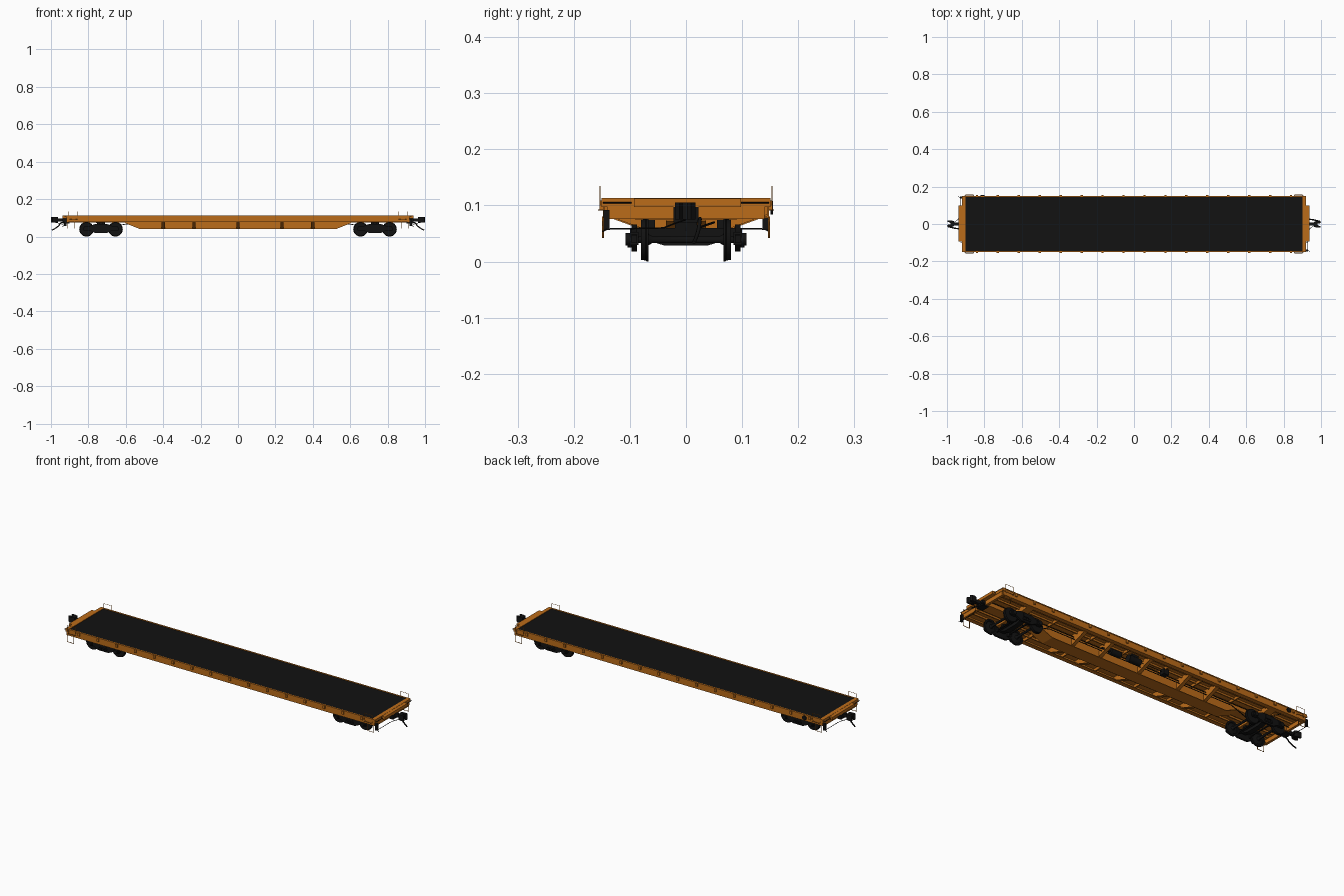
import bpy, bmesh, math
from mathutils import Matrix, Vector

cube = bpy.data.objects.get("Cube")
if cube:
    bpy.data.objects.remove(cube)


def material(name, color, rough):
    m = bpy.data.materials.new(name)
    m.use_nodes = True
    m.diffuse_color = color
    b = m.node_tree.nodes["Principled BSDF"]
    b.inputs["Base Color"].default_value = color
    b.inputs["Roughness"].default_value = rough
    return m


ORANGE = material("orange_paint", (0.5, 0.15, 0.01, 1), 0.6)
BLACK = material("black_iron", (0.006, 0.006, 0.006, 1), 0.7)


def finish(name, bm, mat, smooth=False):
    bmesh.ops.recalc_face_normals(bm, faces=bm.faces)
    me = bpy.data.meshes.new(name)
    bm.to_mesh(me)
    bm.free()
    me.materials.append(mat)
    ob = bpy.data.objects.new(name, me)
    bpy.context.collection.objects.link(ob)
    if smooth:
        bpy.ops.object.select_all(action='DESELECT')
        ob.select_set(True)
        bpy.context.view_layer.objects.active = ob
        bpy.ops.object.shade_smooth_by_angle(angle=math.radians(35))
    return ob


def box(name, x, y, z, mat):
    """Box from (low, high) ranges given in any order."""
    bm = bmesh.new()
    bmesh.ops.create_cube(bm, size=1)
    for v in bm.verts:
        v.co = [(a + b) / 2 + c * (b - a) for (a, b), c in zip((x, y, z), v.co)]
    return finish(name, bm, mat)


def prism(name, pts, axis, lo, hi, mat):
    """Extrude a profile along x (points are y,z) or along y (points are x,z)."""
    bm = bmesh.new()
    at = (lambda u, v: (lo, u, v)) if axis == 'x' else (lambda u, v: (u, lo, v))
    face = bm.faces.new([bm.verts.new(at(*p)) for p in pts])
    new = bmesh.ops.extrude_face_region(bm, geom=[face])["geom"]
    move = Vector((hi - lo, 0, 0)) if axis == 'x' else Vector((0, hi - lo, 0))
    bmesh.ops.translate(bm, vec=move, verts=[g for g in new if isinstance(g, bmesh.types.BMVert)])
    return finish(name, bm, mat)


def lathe(name, profile, loc, axis, mat, steps=28):
    """Spin (distance along axis, radius) points around x or y."""
    bm = bmesh.new()
    along = Vector((1, 0, 0)) if axis == 'x' else Vector((0, 1, 0))
    vs = [bm.verts.new(along * a + Vector((0, 0, r))) for a, r in profile]
    edges = [bm.edges.new(e) for e in zip(vs, vs[1:])]
    bmesh.ops.spin(bm, geom=vs + edges, cent=(0, 0, 0), axis=along, angle=math.tau, steps=steps)
    bmesh.ops.remove_doubles(bm, verts=bm.verts, dist=1e-5)
    bmesh.ops.translate(bm, vec=loc, verts=bm.verts)
    return finish(name, bm, mat, True)


def drum(name, loc, r, length, axis, mat):
    h = length / 2
    return lathe(name, [(-h, 0), (-h, r), (h, r), (h, 0)], loc, axis, mat, 18)


def wire(name, pts, r, mat, curved=False):
    cu = bpy.data.curves.new(name, 'CURVE')
    cu.dimensions = '3D'
    cu.bevel_depth, cu.bevel_resolution, cu.use_fill_caps = r, 1, True
    sp = cu.splines.new('NURBS' if curved else 'POLY')
    sp.points.add(len(pts) - 1)
    for p, co in zip(sp.points, pts):
        p.co = (*co, 1)
    if curved:
        sp.use_endpoint_u, sp.order_u = True, 3
    cu.materials.append(mat)
    ob = bpy.data.objects.new(name, cu)
    bpy.context.collection.objects.link(ob)
    bpy.ops.object.select_all(action='DESELECT')
    ob.select_set(True)
    bpy.context.view_layer.objects.active = ob
    bpy.ops.object.convert(target='MESH')
    return ob


# Deck and floor
box("deck", (-.9, .9), (-.145, .145), (.106, .1105), BLACK)
box("floor_plate", (-.9, .9), (-.145, .145), (.101, .106), ORANGE)

# Deep-bellied centre sill with bottom flange
half = [(.9, .101), (.9, .075), (.605, .075), (.525, .043)]
belly = half + [(-x, z) for x, z in reversed(half)]
prism("centre_sill", belly, 'y', -.028, .028, ORANGE)
low = [(.605, .075), (.525, .043), (-.525, .043), (-.605, .075)]
flange = low + [(x, z - .003) for x, z in reversed(low)]
prism("centre_sill_flange", flange, 'y', -.036, .036, ORANGE)

for s in (-1, 1):
    # Side sills, stringers and stake pockets
    channel = [(.148, .113), (.148, .078), (.125, .078), (.125, .081),
               (.144, .081), (.144, .113)]
    prism("side_sill", [(s * y, z) for y, z in channel], 'x', -.915, .915, ORANGE)
    box("side_sill_top_lip", (-.915, .915), (s * .144, s * .151), (.109, .113), ORANGE)
    for y in (.065, .1):
        box("floor_stringer", (-.9, .9), (s * y, s * (y + .006)), (.092, .101), ORANGE)
    for i in range(16):
        x = -.84 + i * .112
        box("stake_pocket", (x - .006, x + .006), (s * .147, s * .154), (.093, .109), ORANGE)

    # Tapered crossbearers and light cross ties
    for x in (-.4, -.235, 0, .235, .4):
        web = [(.028, .101), (.028, .043), (.05, .05), (.13, .079), (.145, .079), (.145, .101)]
        prism("crossbearer", [(s * y, z) for y, z in web], 'x', x - .002, x + .002, ORANGE)
        foot = [(.028, .043), (.05, .05), (.13, .079), (.13, .076), (.05, .047), (.028, .04)]
        prism("crossbearer_flange", [(s * y, z) for y, z in foot], 'x', x - .009, x + .009, ORANGE)
    for x in (-.55, -.32, -.12, .12, .32, .55):
        box("cross_tie", (x - .003, x + .003), (s * .028, s * .145), (.087, .101), ORANGE)


def truck(cx):
    """Two-axle truck centred at cx."""
    for dx in (-.0775, .0775):
        wheel = [(-.1, 0), (-.1, .006), (-.08, .006), (-.08, .036), (-.072, .037), (-.07, .039),
                 (-.067, .039), (-.067, .03), (-.07, .027), (-.067, .01), (-.06, .006)]
        lathe("wheelset", wheel + [(-y, r) for y, r in reversed(wheel)],
              (cx + dx, 0, .039), 'y', BLACK)
    box("truck_bolster", (cx - .018, cx + .018), (-.1, .1), (.044, .06), BLACK)
    under = [(-.09, .045), (-.04, .029), (.04, .029), (.09, .045)]
    prism("bolster_belly", under, 'x', cx - .014, cx + .014, BLACK)
    drum("centre_plate", (cx, 0, .067), .022, .001, 'y', BLACK)
    box("centre_bearing", (cx - .02, cx + .02), (-.02, .02), (.06, .076), BLACK)
    for s in (-1, 1):
        top = [(-.094, .047), (-.065, .054), (-.035, .066), (.035, .066), (.065, .054), (.094, .047),
               (.094, .033), (.062, .033), (.03, .018), (-.03, .018), (-.062, .033), (-.094, .033)]
        prism("side_frame", [(cx + x, z) for x, z in top], 'y', s * .087, s * .097, BLACK)
        for dx in (-.0775, .0775):
            box("journal_box", (cx + dx - .013, cx + dx + .013), (s * .085, s * .1), (.03, .053), BLACK)
            drum("bearing_cap", (cx + dx, s * .102, .04), .011, .012, 'y', BLACK)
            box("brake_shoe", (cx + dx * .44 - .004, cx + dx * .44 + .004), (s * .066, s * .08),
                (.03, .05), BLACK)
        for dx in (-.016, 0, .016):
            lathe("bolster_spring", [(-.004, 0), (-.004, .007), (.004, .007), (.004, 0)],
                  (cx + dx, s * .1, .032), 'y', BLACK, 12)
        box("side_bearing", (cx - .012, cx + .012), (s * .055, s * .07), (.06, .074), BLACK)
        box("brake_beam", (cx + s * .034 - .003, cx + s * .034 + .003), (-.075, .075),
            (.036, .042), BLACK)
        # Body bolster arm above the truck
        arm = [(.028, .101), (.028, .074), (.08, .074), (.145, .083), (.145, .101)]
        prism("body_bolster", [(s * y, z) for y, z in arm], 'x', cx - .02, cx + .02, ORANGE)


def car_end(e):
    """End sill, coupler, hose and hand rails; e is the x direction."""
    box("end_sill", (e * .9, e * .92), (-.151, .151), (.097, .113), ORANGE)
    box("end_sill_lower", (e * .905, e * .918), (-.14, .14), (.076, .097), ORANGE)
    box("end_platform", (e * .92, e * .938), (-.093, .098), (.097, .112), ORANGE)
    box("draft_gear_housing", (e * .9, e * .937), (-.022, .022), (.07, .103), BLACK)
    box("coupler_shank", (e * .93, e * .972), (-.007, .007), (.081, .097), BLACK)
    head = [(.962, -.011), (.962, .014), (.975, .02), (.998, .02), (.996, .012),
            (.981, .006), (.982, -.004), (.994, -.002), (1, -.009), (.992, -.017), (.975, -.017)]
    ob = prism("coupler_head", [(e * x, y * e) for x, y in head], 'y', -.015, .015, BLACK)
    ob.data.transform(Matrix.Translation((0, 0, .09)) @ Matrix.Rotation(math.pi / 2, 4, 'X'))
    # Air hose and uncoupling lever
    wire("air_hose", [(e * .925, e * .025, .075), (e * .945, e * .025, .08),
                      (e * .962, e * .022, .05), (e * .995, e * .014, .034)], .0035, BLACK, True)
    wire("uncoupling_lever", [(e * .975, 0, .075), (e * .945, -e * .02, .068),
                              (e * .93, -e * .04, .06), (e * .928, -e * .14, .058),
                              (e * .94, -e * .148, .054)], .0014, BLACK)
    box("lever_bracket", (e * .918, e * .93), (-e * .136, -e * .147), (.056, .092), BLACK)
    for s in (-1, 1):
        # Corner rails, steps and end grabs
        y = s * .153
        wire("corner_rail", [(e * .857, y, .1), (e * .857, y, .134), (e * .905, y, .134),
                             (e * .905, y, .1)], .0012, ORANGE)
        wire("corner_step", [(e * .872, s * .148, .08), (e * .872, s * .148, .043),
                             (e * .91, s * .148, .043), (e * .91, s * .148, .08)], .0018, ORANGE)
        wire("end_grab", [(e * .918, s * .098, .105), (e * .928, s * .098, .105),
                          (e * .928, s * .147, .105), (e * .918, s * .147, .105)], .0012, BLACK)
        wire("side_grab", [(e * .86, s * .147, .092), (e * .86, s * .156, .092),
                           (e * .9, s * .156, .092), (e * .9, s * .147, .092)], .0012, ORANGE)


for e in (-1, 1):
    truck(e * .7325)
    car_end(e)

# Air brake gear under the floor
drum("brake_cylinder", (.17, .065, .075), .016, .06, 'x', BLACK)
drum("brake_piston", (.22, .065, .075), .005, .06, 'x', BLACK)
drum("air_reservoir", (.06, .07, .075), .018, .07, 'x', BLACK)
box("control_valve", (-.14, -.11), (.055, .085), (.064, .092), BLACK)
box("reservoir_bracket", (.04, .08), (.06, .08), (.085, .101), BLACK)
wire("train_pipe", [(-.9, .045, .085), (.9, .045, .085)], .002, BLACK)
wire("brake_rod", [(-.7, .01, .056), (-.55, .05, .07), (.55, .05, .07), (.7, .01, .056)], .002, BLACK)
wire("valve_pipe", [(-.12, .07, .08), (.03, .07, .08)], .0015, BLACK)

# Hand brake wheel on one side
drum("hand_brake_wheel", (-.81, .153, .096), .012, .004, 'y', BLACK)
wire("hand_brake_chain", [(-.81, .14, .09), (-.74, .05, .07)], .0015, BLACK)
